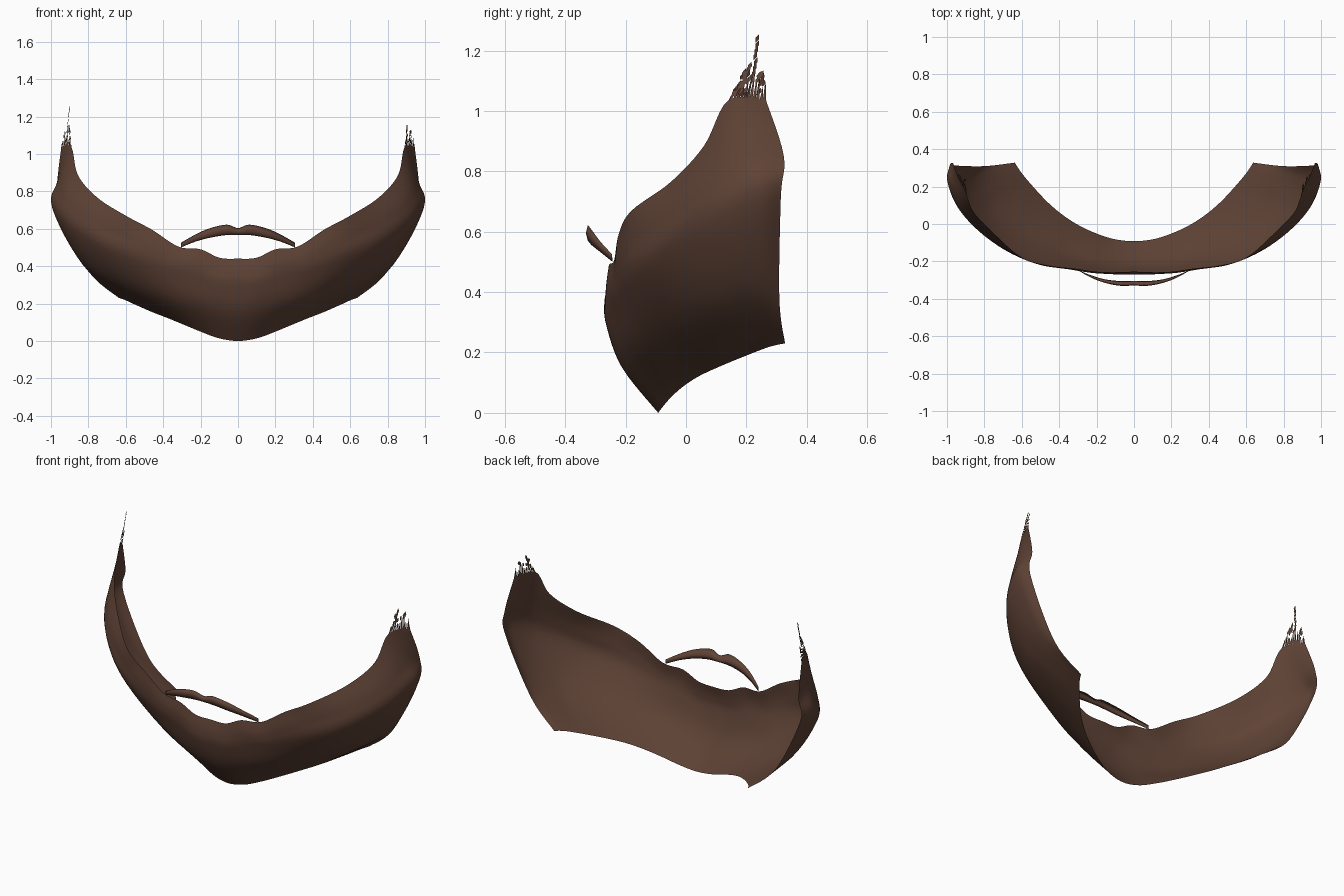
import bpy, math, random
from mathutils import Vector

if "Cube" in bpy.data.objects:
    bpy.data.objects.remove(bpy.data.objects["Cube"])

random.seed(4)
brown = bpy.data.materials.new("dark brown hair")
brown.diffuse_color = (0.115, 0.056, 0.037, 1)
brown.use_nodes = True
brown.node_tree.nodes["Principled BSDF"].inputs["Base Color"].default_value = brown.diffuse_color


def make(name, verts, faces, smooth=True):
    me = bpy.data.meshes.new(name)
    me.from_pydata([tuple(v) for v in verts], [], faces)
    me.materials.append(brown)
    for p in me.polygons:
        p.use_smooth = smooth
    ob = bpy.data.objects.new(name, me)
    bpy.context.collection.objects.link(ob)
    return ob


def spline(pts, n):
    """Smooth curve through pts, n steps per span."""
    out = []
    for i in range(len(pts) - 1):
        p0, p1 = pts[max(i - 1, 0)], pts[i]
        p2, p3 = pts[i + 1], pts[min(i + 2, len(pts) - 1)]
        for k in range(n):
            t = k / n
            out.append(0.5 * (2 * p1 + (p2 - p0) * t + (2 * p0 - 5 * p1 + 4 * p2 - p3) * t * t
                              + (3 * p1 - p0 - 3 * p2 + p3) * t ** 3))
    return out + [pts[-1]]


def mirrored(pts):
    pts = [Vector(p) for p in pts]
    return [Vector((-p.x, p.y, p.z)) for p in pts[:0:-1]] + pts


def grid_faces(cols, rows, closed=False):
    return [(c * rows + r, (c + 1) * rows + r, (c + 1) * rows + (r + 1) % rows, c * rows + (r + 1) % rows)
            for c in range(cols - 1) for r in range(rows if closed else rows - 1)]


# beard sheet: five guide lines from chin centre to the back of the jaw
bottom = [(0, -.092, 0), (.1, -.082, .014), (.19, -.055, .046), (.28, -.015, .083), (.37, .04, .12),
          (.46, .115, .155), (.54, .2, .19), (.595, .265, .215), (.62, .3, .225), (.637, .328, .23)]
low = [(0, -.212, .15), (.11, -.208, .165), (.23, -.19, .195), (.36, -.152, .225), (.505, -.09, .27),
       (.64, -.012, .315), (.75, .082, .36), (.815, .175, .4), (.832, .255, .41), (.805, .309, .38)]
high = [(0, -.264, .29), (.11, -.262, .3), (.24, -.245, .335), (.385, -.22, .37), (.56, -.182, .435),
        (.715, -.11, .495), (.845, -.008, .565), (.94, .108, .635), (.993, .24, .71), (.972, .314, .715)]
upper_line = [(0, -.27, .37), (.105, -.268, .375), (.22, -.262, .415), (.35, -.242, .44), (.515, -.215, .525),
              (.665, -.15, .59), (.82, -.035, .675), (.925, .085, .765), (.96, .2, .85), (.967, .324, .85)]
top = [(0, -.255, .44), (.1, -.258, .445), (.2, -.255, .49), (.32, -.238, .505), (.46, -.222, .595),
       (.6, -.18, .67), (.75, -.05, .765), (.855, .06, .885), (.89, .14, 1.035), (.945, .265, 1.035)]
lines = [spline(mirrored(g), 6) for g in (bottom, low, high, upper_line, top)]
verts = [v for col in zip(*lines) for v in spline(col, 6)]
make("beard", verts, grid_faces(len(lines[0]), 25))

# moustache: thin crescent with a small dip in the middle
lower = [(0, -.325, .572), (.07, -.324, .569), (.15, -.312, .555), (.23, -.283, .532), (.305, -.243, .5)]
upper = [(0, -.318, .604), (.06, -.325, .622), (.15, -.31, .603), (.23, -.284, .568), (.305, -.245, .525)]
lo, up = spline(mirrored(lower), 6), spline(mirrored(upper), 6)
verts = []
for a, b in zip(lo, up):
    k = 1 - (abs(a.x) / .305) ** 2
    mid = (a + b) / 2
    verts += [a, mid + Vector((0, -.007 * k, 0)), b, mid + Vector((0, .016 * k, -.01 * k)),
              a + Vector((0, .02 * k, -.004 * k))]
n = len(lo)
make("moustache", verts, grid_faces(n, 5, True) + [(4, 3, 2, 1, 0), tuple(range(n * 5 - 5, n * 5))])

# sideburn wisps: ragged teeth on the top edge and loose flakes above them
front_tip, back_tip = Vector(top[8]), Vector(top[9])
for side, name in ((1, "right_wisps"), (-1, "left_wisps")):
    verts, faces = [], []

    def add(*pts):
        faces.append(tuple(range(len(verts), len(verts) + len(pts))))
        verts.extend(Vector((p.x * side, p.y, p.z)) for p in pts)

    def at(s, h):
        p = front_tip.lerp(back_tip, s + (.55 - s) * h * 3)
        return p + Vector((-.1 * h, .12 * h, h))

    def flake(s, h, size):
        c, d = at(s, h), Vector((-.1, .4, 1)) * size
        w = Vector((.002, .006, -.002))
        add(c - d, c + w, c + d, c - w)

    for i in range(11):
        s = (i + .5) / 11
        add(at(s - .05, -.01), at(s + .05, -.01), at(s + .06, random.uniform(.03, .1)))
    for i in range(20):
        flake(random.uniform(.05, .95), random.uniform(.02, .095), random.uniform(.01, .018))
    for i in range(5):
        flake(.3 + .03 * i, .075 + .01 * i, .014)
    if side < 0:
        for i in range(7):
            flake(.6 + .02 * (i % 3), .09 + .019 * i, .014)
    make(name, verts, faces, False)
